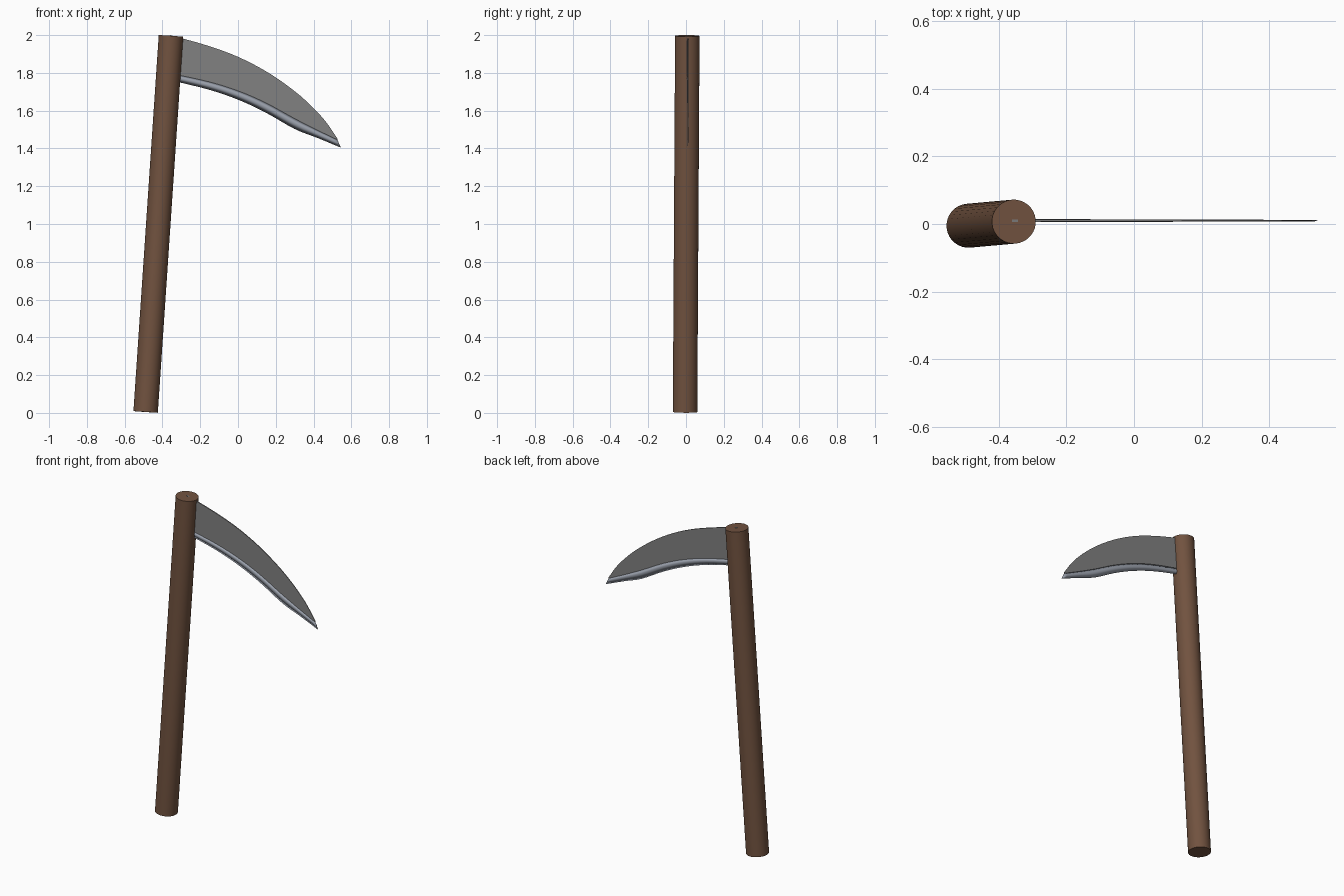
import bpy, bmesh, math
from mathutils import Vector

if "Cube" in bpy.data.objects:
    bpy.data.objects.remove(bpy.data.objects["Cube"])


def material(name, rgb):
    m = bpy.data.materials.new(name)
    m.diffuse_color = (*rgb, 1)
    m.use_nodes = True
    m.node_tree.nodes["Principled BSDF"].inputs["Base Color"].default_value = m.diffuse_color
    return m


wood = material("brown wood", (0.165, 0.085, 0.05))
steel = material("grey steel", (0.22, 0.22, 0.22))
honed = material("honed edge steel", (0.33, 0.36, 0.42))


def finish(name, bm, mat, angle):
    bmesh.ops.recalc_face_normals(bm, faces=bm.faces)
    me = bpy.data.meshes.new(name)
    bm.to_mesh(me)
    bm.free()
    me.materials.append(mat)
    ob = bpy.data.objects.new(name, me)
    bpy.context.collection.objects.link(ob)
    bpy.ops.object.select_all(action='DESELECT')
    ob.select_set(True)
    bpy.context.view_layer.objects.active = ob
    bpy.ops.object.shade_smooth_by_angle(angle=math.radians(angle))
    return ob


def smooth_path(pts, n=24):
    """Catmull-Rom samples through (x, z) points."""
    p = [Vector(q) for q in pts]
    p = [2 * p[0] - p[1]] + p + [2 * p[-1] - p[-2]]
    out = []
    for i in range(n + 1):
        u = i / n * (len(p) - 3)
        k = min(int(u), len(p) - 4)
        t = u - k
        a, b, c, d = p[k:k + 4]
        out.append(0.5 * (2 * b + (c - a) * t + (2 * a - 5 * b + 4 * c - d) * t * t
                          + (3 * b - a - 3 * c + d) * t ** 3))
    return out


def loft(name, rings, mat, angle):
    bm = bmesh.new()
    vs = [[bm.verts.new(c) for c in ring] for ring in rings]
    n = len(vs[0])
    for r, s in zip(vs, vs[1:]):
        for j in range(n):
            k = (j + 1) % n
            bm.faces.new((r[j], r[k], s[k], s[j]))
    bm.faces.new(vs[0])
    bm.faces.new(vs[-1])
    bmesh.ops.remove_doubles(bm, verts=bm.verts, dist=1e-5)
    return finish(name, bm, mat, angle)


# slightly leaning round handle
low, top = Vector((-0.489, -0.005, 0.005)), Vector((-0.355, 0.007, 1.996))
bm = bmesh.new()
bmesh.ops.create_cone(bm, cap_ends=True, segments=32, radius1=0.065, radius2=0.065,
                      depth=(top - low).length)
handle = finish("handle", bm, wood, 40)
handle.location = (low + top) / 2
handle.rotation_euler = (top - low).to_track_quat('Z', 'Y').to_euler()

# curves of the blade: spine, honing line, cutting edge
spine = smooth_path([(-0.36, 2.0), (-0.17, 1.947), (0.0, 1.885), (0.167, 1.797),
                     (0.325, 1.683), (0.45, 1.56), (0.526, 1.452)])
line = smooth_path([(-0.36, 1.798), (-0.15, 1.752), (0.008, 1.702), (0.15, 1.64),
                    (0.3, 1.558), (0.42, 1.497), (0.526, 1.446)])
edge = smooth_path([(-0.36, 1.762), (-0.15, 1.710), (0.008, 1.655), (0.15, 1.588),
                    (0.3, 1.503), (0.42, 1.456), (0.545, 1.404)])

Y = 0.010
N = len(spine) - 1

# flat blade plate
rings = []
for i, (s, l) in enumerate(zip(spine, line)):
    h = 0.0035 - 0.002 * i / N
    rings.append([(s.x, Y - h, s.y), (s.x, Y + h, s.y), (l.x, Y + h, l.y), (l.x, Y - h, l.y)])
loft("blade", rings, steel, 30)

# lens-shaped honed cutting edge
rings = []
for i, (l, e) in enumerate(zip(line, edge)):
    h = 0.0045 - 0.0025 * i / N
    m = l.lerp(e, 0.4)
    rings.append([(l.x, Y, l.y), (m.x, Y + h, m.y), (e.x, Y, e.y), (m.x, Y - h, m.y)])
loft("cutting_edge", rings, honed, 180)
